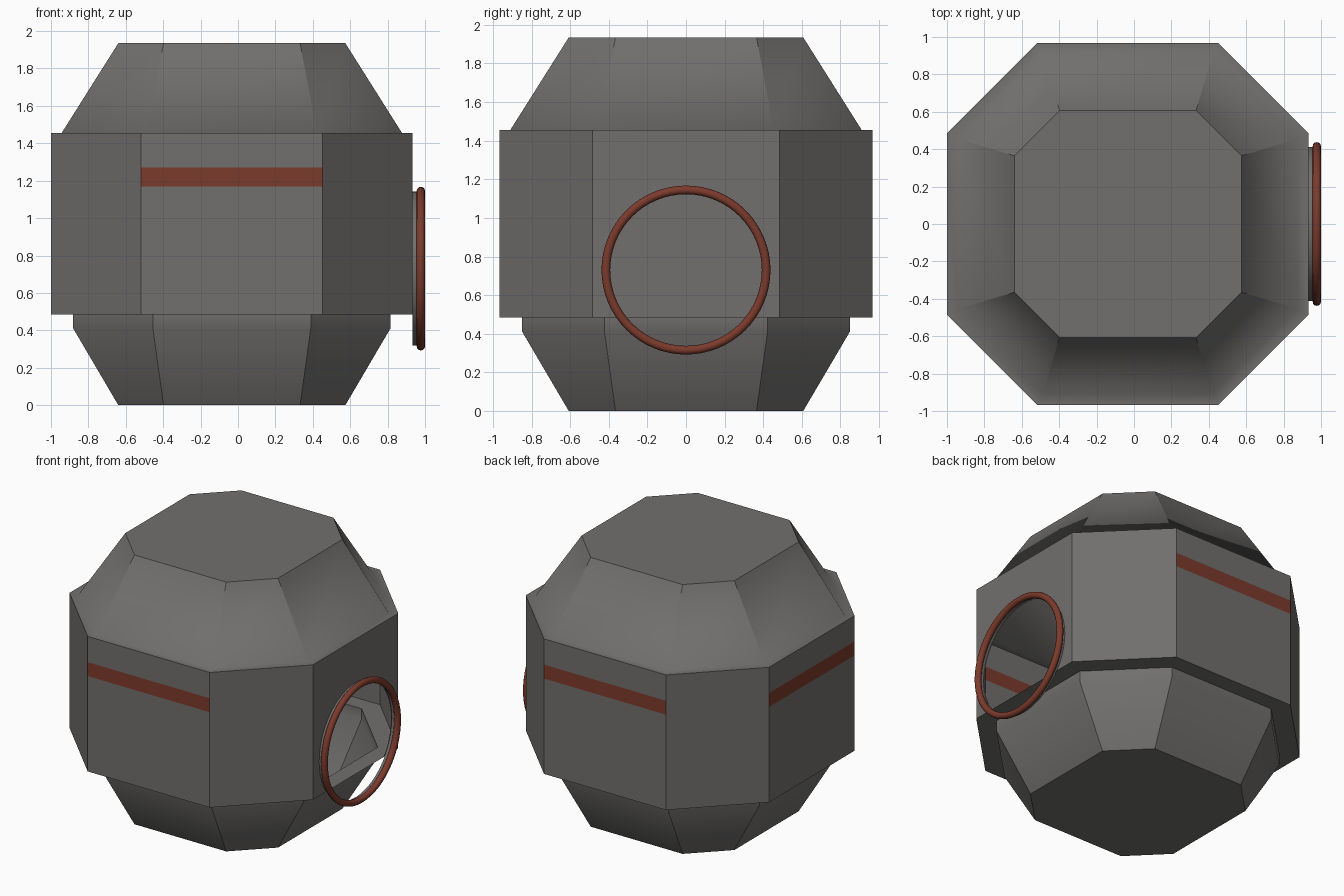
import bpy, bmesh, math

if "Cube" in bpy.data.objects:
    bpy.data.objects.remove(bpy.data.objects["Cube"])

CX = -0.033            # body centre in x
HOLE_Z, HOLE_R = 0.73, 0.405


def material(name, rgb):
    m = bpy.data.materials.new(name)
    m.diffuse_color = (*rgb, 1)
    m.use_nodes = True
    m.node_tree.nodes["Principled BSDF"].inputs["Base Color"].default_value = m.diffuse_color
    return m


grey = material("dark_grey", (0.165, 0.16, 0.155))
red = material("rust_red", (0.20, 0.043, 0.025))


def octagon(bm, z, half, corner):
    """Chamfered square ring; side 0 faces +x, then every 45 degrees."""
    h, c = half, corner
    pts = [(h, -c), (h, c), (c, h), (-c, h), (-h, c), (-h, -c), (-c, -h), (c, -h)]
    return [bm.verts.new((CX + x, y, z)) for x, y in pts]


# Hull: stacked octagon rings (z, half width, half length of the flat sides)
profile = [
    (0.0, 0.607, 0.365), (0.41, 0.848, 0.422), (0.485, 0.848, 0.422),
    (0.485, 0.967, 0.485), (1.17, 0.967, 0.485), (1.27, 0.967, 0.485),
    (1.455, 0.967, 0.485), (1.455, 0.91, 0.455), (1.935, 0.607, 0.365),
]
WALL = (3, 4, 5)       # ring gaps that form the upright wall
STRIPE = 4
bm = bmesh.new()
rings = [octagon(bm, *p) for p in profile]
bm.faces.new(rings[0][::-1])
bm.faces.new(rings[-1])
for r in range(len(rings) - 1):
    a, b = rings[r], rings[r + 1]
    for i in range(8):
        if i == 0 and r in WALL:
            continue   # the right wall is built with a hole below
        j = (i + 1) % 8
        f = bm.faces.new((a[i], a[j], b[j], b[i]))
        if r == STRIPE and i in (2, 4, 6):
            f.material_index = 1

# Right wall with a round opening running through its lower edge
x_wall = CX + 0.967
start = math.asin((0.485 - HOLE_Z) / HOLE_R)
arc = []
for k in range(41):
    t = math.pi - start + (2 * start - math.pi) * k / 40
    arc.append(bm.verts.new((x_wall, HOLE_R * math.cos(t), HOLE_Z + HOLE_R * math.sin(t))))
left = [rings[k][0] for k in (6, 5, 4, 3)]
right = [rings[k][1] for k in (3, 4, 5, 6)]
bm.faces.new(left + arc + right)

# Soft shading only where the roof meets its ledge and around the lower bend
soft = set()
for k in (1, 7):
    for i in range(8):
        soft.add(bm.edges.get((rings[k][i], rings[k][(i + 1) % 8])))
for i in range(8):
    soft.add(bm.edges.get((rings[6][i], rings[7][i])))
for e in bm.edges:
    e.smooth = e in soft
for f in bm.faces:
    f.smooth = True
mesh = bpy.data.meshes.new("hull")
bm.to_mesh(mesh)
bm.free()
mesh.materials.append(grey)
mesh.materials.append(red)
hull = bpy.data.objects.new("hull", mesh)
bpy.context.collection.objects.link(hull)

# Red ring around the opening
bpy.ops.mesh.primitive_torus_add(
    major_segments=64, minor_segments=12, major_radius=0.415, minor_radius=0.0225,
    location=(0.9775, 0, HOLE_Z), rotation=(0, math.pi / 2, 0))
ring = bpy.context.object
ring.name = "opening_ring"
ring.data.materials.append(red)
bpy.ops.object.shade_smooth()

# Thin sleeve joining the ring to the wall
bpy.ops.mesh.primitive_cylinder_add(
    vertices=64, radius=0.412, depth=0.03, end_fill_type='NOTHING',
    location=(0.949, 0, HOLE_Z), rotation=(0, math.pi / 2, 0))
sleeve = bpy.context.object
sleeve.name = "opening_sleeve"
sleeve.data.materials.append(grey)
bpy.ops.object.shade_smooth()
